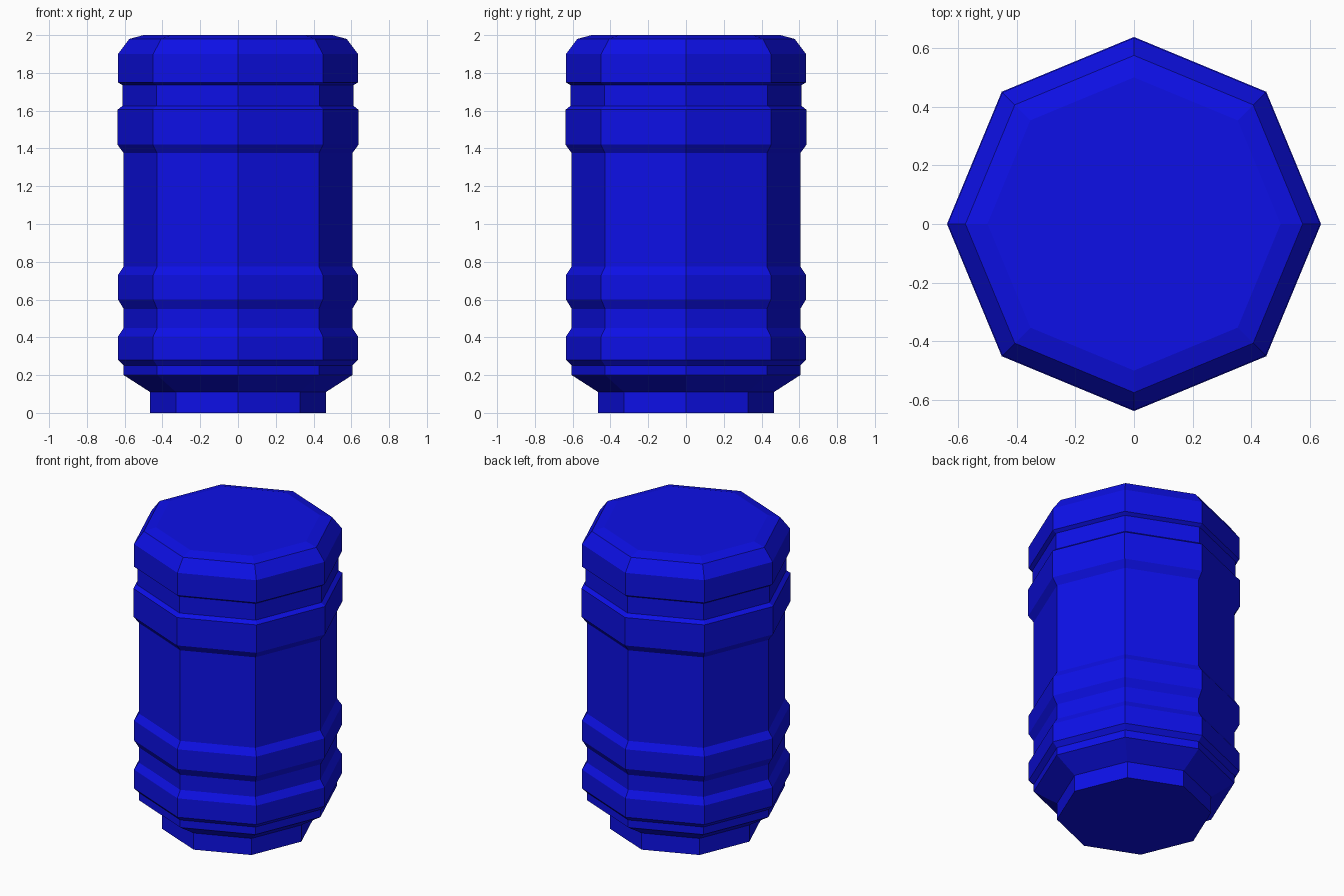
import bpy, bmesh
from math import cos, sin, pi

if "Cube" in bpy.data.objects:
    bpy.data.objects.remove(bpy.data.objects["Cube"])

SIDES = 8

# Outline from the foot to the lid: (radius, height)
profile = [
    (0.465, 0.0), (0.465, 0.11),                                  # foot
    (0.605, 0.20), (0.605, 0.25),                                 # shoulder
    (0.635, 0.28), (0.635, 0.405), (0.605, 0.45),                 # lower band
    (0.605, 0.55), (0.635, 0.60), (0.635, 0.73), (0.605, 0.775),  # second band
    (0.605, 1.375), (0.638, 1.42), (0.638, 1.605), (0.612, 1.625),  # upper band
    (0.612, 1.735), (0.635, 1.75), (0.635, 1.90),                 # lid
    (0.575, 1.98), (0.50, 2.0),                                   # lid bevel
]

# Revolve the outline into an octagonal canister with capped ends
bm = bmesh.new()
rings = [[bm.verts.new((r * cos(2 * pi * i / SIDES), r * sin(2 * pi * i / SIDES), z))
          for i in range(SIDES)] for r, z in profile]
for low, high in zip(rings, rings[1:]):
    for i in range(SIDES):
        j = (i + 1) % SIDES
        bm.faces.new((low[i], low[j], high[j], high[i]))
bm.faces.new(rings[0][::-1])
bm.faces.new(rings[-1])
bmesh.ops.recalc_face_normals(bm, faces=bm.faces[:])

mesh = bpy.data.meshes.new("canister")
bm.to_mesh(mesh)
bm.free()
canister = bpy.data.objects.new("canister", mesh)
bpy.context.collection.objects.link(canister)

# Blue paint
paint = bpy.data.materials.new("blue_paint")
paint.diffuse_color = (0.004, 0.005, 0.8, 1.0)
paint.use_nodes = True
paint.node_tree.nodes["Principled BSDF"].inputs["Base Color"].default_value = paint.diffuse_color
mesh.materials.append(paint)
